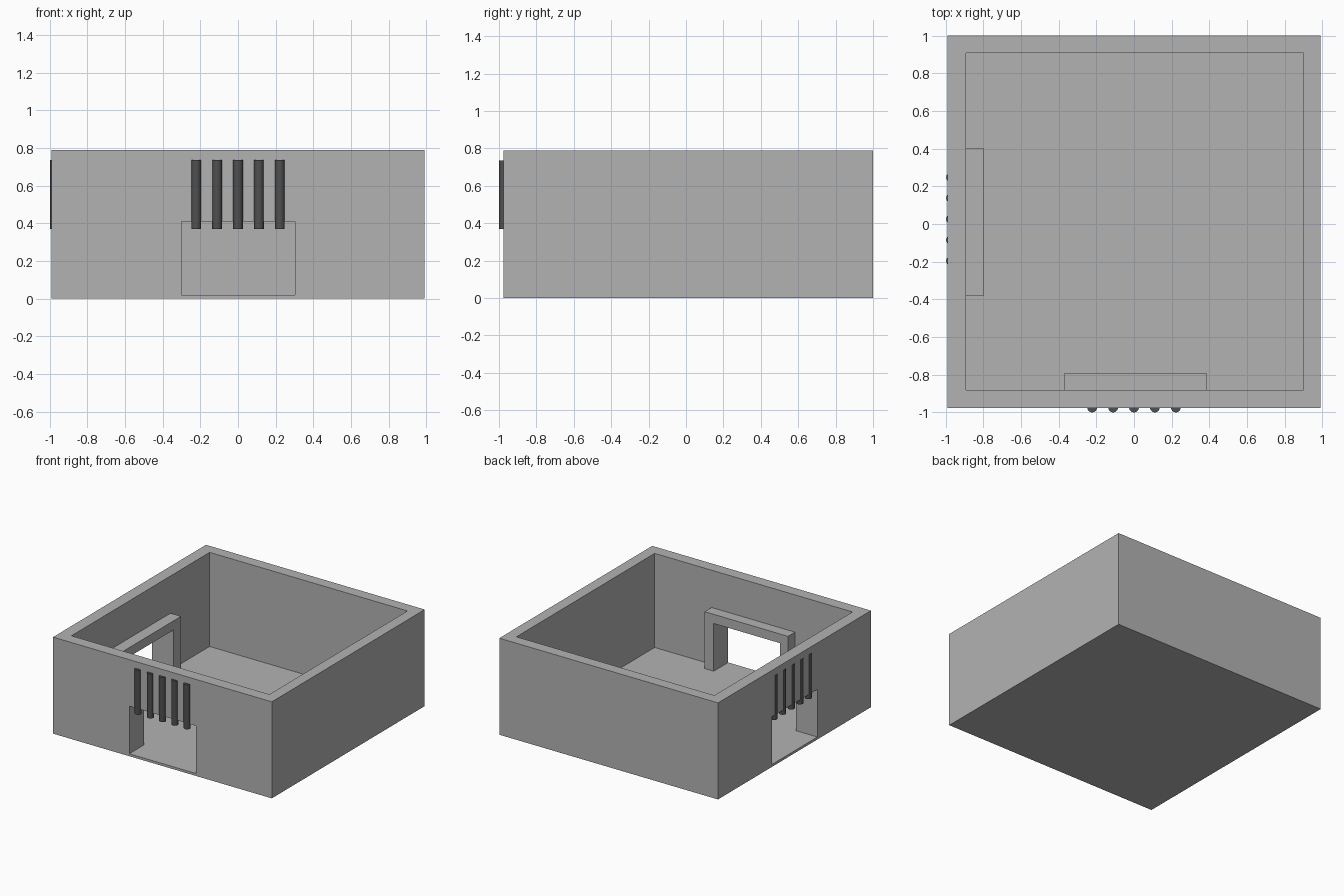
import bpy, bmesh, math
from mathutils import Matrix

if "Cube" in bpy.data.objects:
    bpy.data.objects.remove(bpy.data.objects["Cube"])


def material(name, v):
    m = bpy.data.materials.new(name)
    m.diffuse_color = (v, v, v, 1)
    m.use_nodes = True
    m.node_tree.nodes["Principled BSDF"].inputs["Base Color"].default_value = m.diffuse_color
    return m


stone = material("light grey stone", 0.45)
iron = material("dark grey iron", 0.08)

FLOOR, TOP, DOOR_TOP, FRAME_TOP = 0.02, 0.79, 0.41, 0.485


def add_object(name, bm, mat):
    bmesh.ops.recalc_face_normals(bm, faces=bm.faces[:])
    me = bpy.data.meshes.new(name)
    bm.to_mesh(me)
    bm.free()
    me.materials.append(mat)
    ob = bpy.data.objects.new(name, me)
    bpy.context.collection.objects.link(ob)
    return ob


def box(name, lo, hi, mat):
    bm = bmesh.new()
    bmesh.ops.create_cube(bm, size=1)
    for v in bm.verts:
        v.co = [lo[i] + (v.co[i] + 0.5) * (hi[i] - lo[i]) for i in range(3)]
    return add_object(name, bm, mat)


def cut(target, cutter):
    mod = target.modifiers.new("cut", 'BOOLEAN')
    mod.operation = 'DIFFERENCE'
    mod.solver = 'EXACT'
    mod.object = cutter
    bpy.context.view_layer.objects.active = target
    bpy.ops.object.modifier_apply(modifier=mod.name)
    bpy.data.objects.remove(cutter)


def door_frame(name, outer, inner, depth, to_world):
    # upside-down U profile (along wall, up), extruded away from the wall
    profile = [(outer[0], FLOOR), (outer[0], FRAME_TOP), (outer[1], FRAME_TOP), (outer[1], FLOOR),
               (inner[1], FLOOR), (inner[1], DOOR_TOP), (inner[0], DOOR_TOP), (inner[0], FLOOR)]
    bm = bmesh.new()
    face = bm.faces.new([bm.verts.new(to_world(a, depth[0], z)) for a, z in profile])
    ext = bmesh.ops.extrude_face_region(bm, geom=[face])
    step = [p - q for p, q in zip(to_world(0, depth[1], 0), to_world(0, depth[0], 0))]
    bmesh.ops.translate(bm, vec=step, verts=[v for v in ext["geom"] if isinstance(v, bmesh.types.BMVert)])
    return add_object(name, bm, stone)


def bar(name, x, y):
    bm = bmesh.new()
    bmesh.ops.create_cone(bm, cap_ends=True, segments=32, radius1=0.026, radius2=0.026,
                          depth=0.365, matrix=Matrix.Translation((x, y, 0.5525)))
    ob = add_object(name, bm, iron)
    bpy.ops.object.select_all(action='DESELECT')
    ob.select_set(True)
    bpy.context.view_layer.objects.active = ob
    bpy.ops.object.shade_smooth_by_angle(angle=math.radians(40))


# open-topped room with two doorways
room = box("room_walls", (-0.99, -0.977, 0), (0.99, 1.0, TOP), stone)
cut(room, box("inside_cutter", (-0.892, -0.88, FLOOR), (0.9, 0.907, 1.0), stone))
cut(room, box("front_door_cutter", (-0.3, -1.2, FLOOR), (0.302, -0.7, DOOR_TOP), stone))
cut(room, box("left_door_cutter", (-1.2, -0.285, FLOOR), (-0.7, 0.303, DOOR_TOP), stone))

# raised frames around the doorways, inside the room
door_frame("front_door_frame", (-0.37, 0.384), (-0.3, 0.302), (-0.88, -0.79), lambda a, d, z: (a, d, z))
door_frame("left_door_frame", (-0.38, 0.402), (-0.285, 0.303), (-0.892, -0.797), lambda a, d, z: (d, a, z))

# iron bars above each doorway
for i in range(5):
    offset = (i - 2) * 0.111
    bar(f"front_bar_{i + 1}", offset, -0.974)
    bar(f"left_bar_{i + 1}", -0.971, offset + 0.026)
